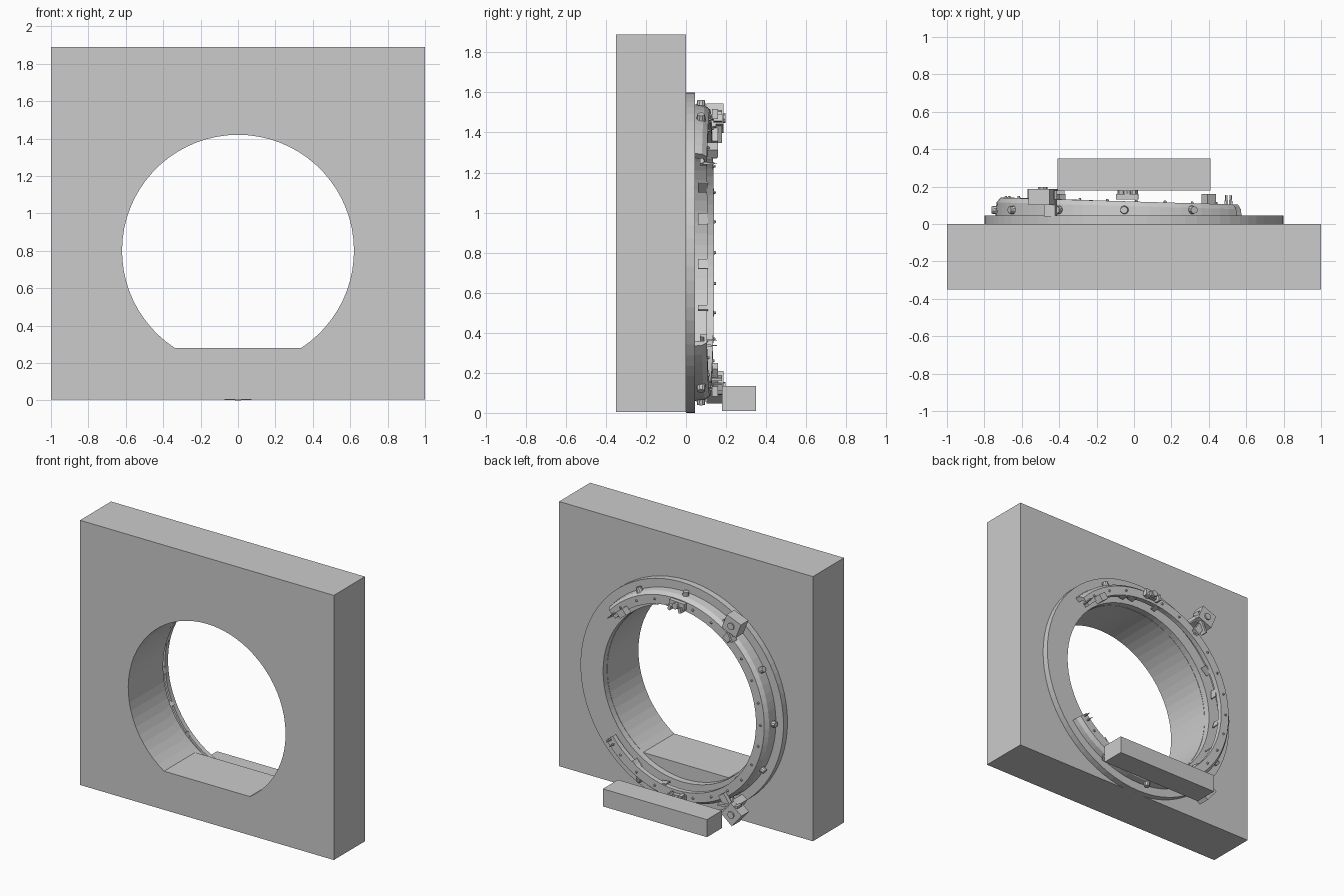
import bpy, bmesh, math, random
from mathutils import Matrix, Vector

if "Cube" in bpy.data.objects:
    bpy.data.objects.remove(bpy.data.objects["Cube"])

random.seed(4)
CZ = 0.80                       # height of the opening's axis
grey = bpy.data.materials.new("concrete grey")
grey.diffuse_color = (0.6, 0.6, 0.6, 1)
grey.use_nodes = True
grey.node_tree.nodes["Principled BSDF"].inputs["Base Color"].default_value = grey.diffuse_color


def finish(name, bm):
    bmesh.ops.recalc_face_normals(bm, faces=bm.faces[:])
    me = bpy.data.meshes.new(name)
    bm.to_mesh(me)
    bm.free()
    ob = bpy.data.objects.new(name, me)
    me.materials.append(grey)
    bpy.context.collection.objects.link(ob)
    return ob


def prism(name, outline, y0, y1):
    """Extrude an x-z outline along y."""
    bm = bmesh.new()
    a = [bm.verts.new((x, y0, z)) for x, z in outline]
    b = [bm.verts.new((x, y1, z)) for x, z in outline]
    bm.faces.new(a)
    bm.faces.new(b)
    for i in range(len(a)):
        j = (i + 1) % len(a)
        bm.faces.new((a[i], a[j], b[j], b[i]))
    return finish(name, bm)


def box(name, x0, x1, y0, y1, z0, z1):
    return prism(name, [(x0, z0), (x1, z0), (x1, z1), (x0, z1)], y0, y1)


def sweep(name, section, a0, a1, steps):
    """Sweep a (radius, y) section around the axis; section(x) may vary with x."""
    closed = abs(a1 - a0) >= 360
    bm = bmesh.new()
    rows = []
    for i in range(steps if closed else steps + 1):
        a = math.radians(a0 + (a1 - a0) * i / steps)
        c, s = math.cos(a), math.sin(a)
        rows.append([bm.verts.new((r * c, y, CZ + r * s)) for r, y in section(0.74 * c)])
    n = len(rows[0])
    for i in range(len(rows) if closed else len(rows) - 1):
        p, q = rows[i], rows[(i + 1) % len(rows)]
        for k in range(n):
            m = (k + 1) % n
            bm.faces.new((p[k], p[m], q[m], q[k]))
    if not closed:
        bm.faces.new(rows[0])
        bm.faces.new(rows[-1])
    return finish(name, bm)


def frame(angle, r, y):
    """Local frame on the ring: x radial, y along the axis, z tangential."""
    a = math.radians(angle)
    return (Matrix.Translation((r * math.cos(a), y, CZ + r * math.sin(a)))
            @ Matrix.Rotation(-a, 4, 'Y'))


def add_block(bm, mat, size, offset=(0, 0, 0), tilt=0):
    m = (mat @ Matrix.Translation(offset) @ Matrix.Rotation(tilt, 4, 'Y')
         @ Matrix.Diagonal((*size, 1)))
    bmesh.ops.create_cube(bm, size=1, matrix=m)


def add_stud(bm, mat, radius, depth, axis, sides=8, tip=1.0):
    turn = Matrix.Rotation(math.pi / 2, 4, 'Y') if axis == 'radial' \
        else Matrix.Rotation(-math.pi / 2, 4, 'X')
    bmesh.ops.create_cone(bm, cap_ends=True, segments=sides, radius1=radius,
                          radius2=radius * tip, depth=depth, matrix=mat @ turn)


def rim_height(angle):
    return 0.12 - 0.028 * 0.74 * math.cos(math.radians(angle))


# Thick wall with a round opening that has a flat floor
wall = box("wall", -1, 1, -0.35, 0, 0.005, 1.89)
low = math.asin(0.52 / 0.62)
arc = [-low + (math.pi + 2 * low) * i / 56 for i in range(57)]
cutter = prism("opening_cutter",
               [(0.62 * math.cos(a), CZ + 0.62 * math.sin(a)) for a in arc], -0.5, 0.2)
cut = wall.modifiers.new("opening", 'BOOLEAN')
cut.operation, cut.solver, cut.object = 'DIFFERENCE', 'EXACT', cutter
bpy.context.view_layer.objects.active = wall
bpy.ops.object.modifier_apply(modifier="opening")
bpy.data.objects.remove(cutter)

# Step behind the wall
box("step", -0.41, 0.41, 0.18, 0.35, 0.01, 0.135)

# Flat flange against the back of the wall
sweep("flange", lambda x: [(0.622, 0), (0.80, 0), (0.80, 0.045), (0.622, 0.045)], 0, 360, 72)


# Broken, hollow seal ring, slightly tilted and open on one side
def rim(x):
    t = 0.12 - 0.028 * x
    return [(0.74, 0.045), (0.735, t - 0.025), (0.715, t), (0.65, t), (0.65, t - 0.035),
            (0.665, t - 0.035), (0.67, t - 0.015), (0.70, t - 0.015), (0.705, 0.045)]


sweep("seal_ring", rim, 42, 321, 60)

# Large bolts on the outside of the ring
bm = bmesh.new()
for ang in (65, 94, 123, 151, 180, 208, 237, 266, 295):
    add_stud(bm, frame(ang, 0.745, 0.075), 0.024, 0.035, 'radial', 10, 0.8)
finish("outer_bolts", bm)

# Small rivets on the back face of the ring
bm = bmesh.new()
for i in range(21):
    ang = 50 + 13 * i
    add_stud(bm, frame(ang, 0.685, rim_height(ang) + 0.003), 0.01, 0.014, 'axis', 6, 0.6)
finish("rim_rivets", bm)

# Two large clamps holding the ring
for name, ang in (("upper_clamp", 126), ("lower_clamp", 234)):
    bm = bmesh.new()
    f = frame(ang, 0.82, 0.145)
    add_block(bm, f, (0.11, 0.085, 0.12), (0.01, 0, 0), 0.25)
    add_block(bm, f, (0.13, 0.03, 0.05), (-0.07, 0, 0.02))
    add_block(bm, f, (0.05, 0.11, 0.06), (-0.035, -0.05, -0.02), 0.4)
    add_block(bm, f, (0.015, 0.05, 0.16), (-0.05, 0.01, 0), -0.5)
    add_stud(bm, f @ Matrix.Translation((0.01, 0.042, 0)), 0.025, 0.02, 'axis', 8)
    finish(name, bm)

# Small latches at the top and bottom of the ring
for name, ang in (("top_latch", 93), ("bottom_latch", 267)):
    bm = bmesh.new()
    f = frame(ang, 0.69, 0.145)
    add_block(bm, f, (0.05, 0.03, 0.12))
    for s in (-1, 1):
        add_block(bm, f, (0.035, 0.045, 0.02), (-0.02, 0.015, 0.04 * s), 0.3 * s)
    add_stud(bm, f @ Matrix.Translation((0, 0.02, 0)), 0.022, 0.03, 'axis', 8)
    finish(name, bm)

# Loose block near the upper broken end
bm = bmesh.new()
add_block(bm, frame(52, 0.65, 0.13), (0.05, 0.06, 0.06))
finish("end_block", bm)

# Thin splinters at the broken ends and along the inner edge
bm = bmesh.new()
for ang in (41, 44, 320, 317, 75, 82, 100, 150, 165, 185, 205, 225, 280, 300):
    end = ang < 50 or ang > 310
    f = frame(ang, 0.68 if end else 0.652, 0.12 if end else 0.085)
    if end:
        add_stud(bm, f, 0.01, 0.07, 'axis', 4, 0.2)
    else:
        add_block(bm, f, (0.008, 0.05, random.uniform(0.03, 0.07)), (0, 0, 0),
                  random.uniform(-0.5, 0.5))
finish("splinters", bm)
